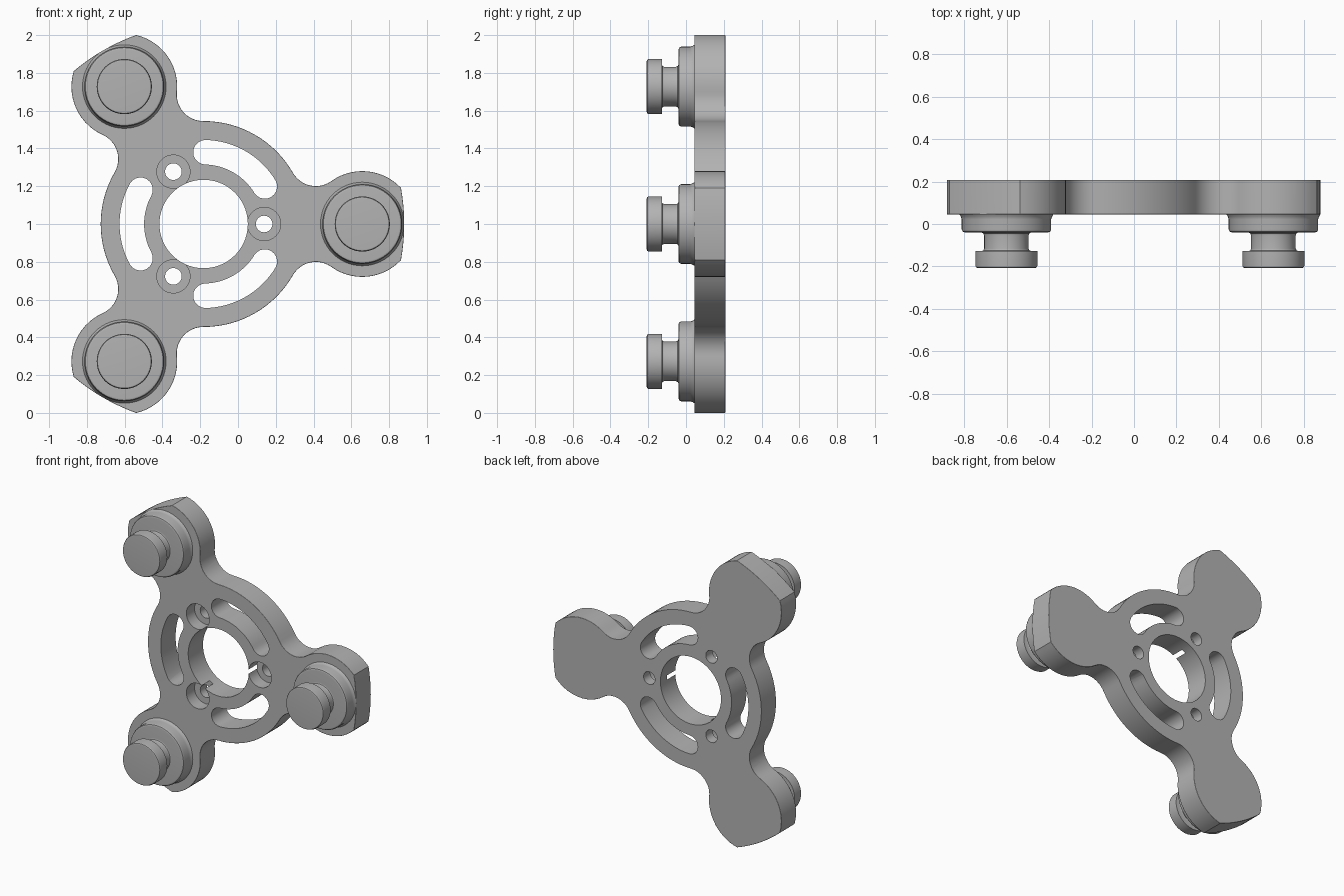
import bpy, bmesh
from math import sin, cos, pi, radians, atan2, sqrt

HUB_X, HUB_Z = -0.182, 1.0        # centre of the three-way symmetry
FRONT, BACK = 0.045, 0.208        # plate faces along y
ARM, RING, LOBE, FILLET, TIP = 0.84, 0.545, 0.28, 0.14, 1.062

if "Cube" in bpy.data.objects:
    bpy.data.objects.remove(bpy.data.objects["Cube"], do_unlink=True)

grey = bpy.data.materials.new("plain grey")
grey.use_nodes = True
grey.diffuse_color = (0.45, 0.45, 0.45, 1)
grey.node_tree.nodes["Principled BSDF"].inputs["Base Color"].default_value = grey.diffuse_color


def arc(cu, cv, r, a0, a1, n):
    return [(cu + r * cos(a0 + (a1 - a0) * i / n), cv + r * sin(a0 + (a1 - a0) * i / n))
            for i in range(n + 1)]


def turn(pts, k):
    c, s = cos(k * 2 * pi / 3), sin(k * 2 * pi / 3)
    return [(u * c - v * s, u * s + v * c) for u, v in pts]


def finish(name, bm):
    bmesh.ops.recalc_face_normals(bm, faces=bm.faces)
    mesh = bpy.data.meshes.new(name)
    bm.to_mesh(mesh)
    bm.free()
    mesh.materials.append(grey)
    obj = bpy.data.objects.new(name, mesh)
    bpy.context.collection.objects.link(obj)
    return obj


def prism(pts, y0, y1):
    bm = bmesh.new()
    face = bm.faces.new([bm.verts.new((HUB_X + u, y0, HUB_Z + v)) for u, v in pts])
    new = bmesh.ops.extrude_face_region(bm, geom=[face])["geom"]
    bmesh.ops.translate(bm, vec=(0, y1 - y0, 0),
                        verts=[g for g in new if isinstance(g, bmesh.types.BMVert)])
    bmesh.ops.recalc_face_normals(bm, faces=bm.faces)
    return bm


def smooth(obj):
    bpy.ops.object.select_all(action='DESELECT')
    obj.select_set(True)
    bpy.context.view_layer.objects.active = obj
    bpy.ops.object.shade_smooth_by_angle(angle=radians(35))
    obj.modifiers.new("even_normals", 'WEIGHTED_NORMAL').keep_sharp = True


# Outline of one third: ring, concave fillet, lobe, outer tip arc, then mirrored
d1, d2 = RING + FILLET, LOBE + FILLET
fu = (d1**2 - d2**2 + ARM**2) / (2 * ARM)
fv = sqrt(d1**2 - fu**2)
tu = (TIP**2 - LOBE**2 + ARM**2) / (2 * ARM)
tv = sqrt(TIP**2 - tu**2)
a_ring, a_lobe = atan2(fv, fu), atan2(fv, fu - ARM)
half = arc(0, 0, TIP, 0, atan2(tv, tu), 5)
half += arc(ARM, 0, LOBE, atan2(tv, tu - ARM), a_lobe, 14)[1:]
half += arc(fu, fv, FILLET, a_lobe - pi, a_ring - pi, 12)[1:]
half += arc(0, 0, RING, a_ring, pi / 3, 8)[1:]
third = [(u, -v) for u, v in reversed(half[1:-1])] + half
outline = [p for k in range(3) for p in turn(third, k)]

# Plate: front rim rounded all round, back rim rounded on the lobes only
bm = prism(outline, FRONT, BACK)


def rounded(edge):
    a, b = edge.verts
    if abs(a.co.y - b.co.y) > 0.01:
        return False
    reach = min(sqrt((v.co.x - HUB_X)**2 + (v.co.z - HUB_Z)**2) for v in (a, b))
    return a.co.y < 0.1 or reach > 0.62


bmesh.ops.bevel(bm, geom=[e for e in bm.edges if rounded(e)], offset=0.032,
                segments=4, profile=0.5, affect='EDGES', clamp_overlap=True)
plate = finish("three_arm_plate", bm)

# Cut-outs: centre bore, curved slots, screw holes and counterbores
cuts = [prism(arc(0, 0, 0.234, 0, 2 * pi, 72)[:-1], -0.2, 0.4)]
a, mid, r = radians(28.5), 0.38, 0.065
s0, s1 = pi - a, pi + a
slot = arc(0, 0, mid + r, s0, s1, 16)
slot += arc(mid * cos(s1), mid * sin(s1), r, s1, s1 + pi, 10)[1:]
slot += arc(0, 0, mid - r, s1, s0, 16)[1:]
slot += arc(mid * cos(s0), mid * sin(s0), r, s0 + pi, s0 + 2 * pi, 10)[1:-1]
for k in range(3):
    cuts.append(prism(turn(slot, k), -0.2, 0.4))
    cuts.append(prism(turn(arc(0.32, 0, 0.044, 0, 2 * pi, 32)[:-1], k), -0.2, 0.4))
    cuts.append(prism(turn(arc(0.32, 0, 0.088, 0, 2 * pi, 40)[:-1], k), -0.2, 0.135))
bpy.context.view_layer.objects.active = plate
for cut in cuts:
    cutter = finish("cutter", cut)
    cutter.hide_render = True
    mod = plate.modifiers.new("cut", 'BOOLEAN')
    mod.operation, mod.solver, mod.object = 'DIFFERENCE', 'EXACT', cutter
    bpy.ops.object.modifier_apply(modifier=mod.name)
    bpy.data.objects.remove(cutter, do_unlink=True)
smooth(plate)

# Studs: stepped base, narrow neck and round cap, as (radius, y)
profile = [(0, -0.208), (0.135, -0.208), (0.142, -0.205), (0.146, -0.198), (0.146, -0.128),
           (0.117, -0.128), (0.109, -0.124), (0.105, -0.116), (0.105, -0.054),
           (0.109, -0.044), (0.117, -0.040), (0.196, -0.040), (0.206, -0.036),
           (0.211, -0.026), (0.211, 0.022), (0.216, 0.036), (0.222, 0.046),
           (0.205, 0.09), (0, 0.09)]
for k, side in enumerate(("left", "upper_right", "lower_right")):
    u, v = turn([(ARM, 0)], k)[0]
    x, z = HUB_X + u, HUB_Z + v
    bm = bmesh.new()
    verts = [bm.verts.new((x + r, y, z)) for r, y in profile]
    edges = [bm.edges.new(pair) for pair in zip(verts, verts[1:])]
    bmesh.ops.spin(bm, geom=verts + edges, cent=(x, 0, z), axis=(0, 1, 0),
                   angle=2 * pi, steps=56, use_merge=True)
    bmesh.ops.remove_doubles(bm, verts=bm.verts, dist=0.0005)
    smooth(finish(side + "_stud", bm))
